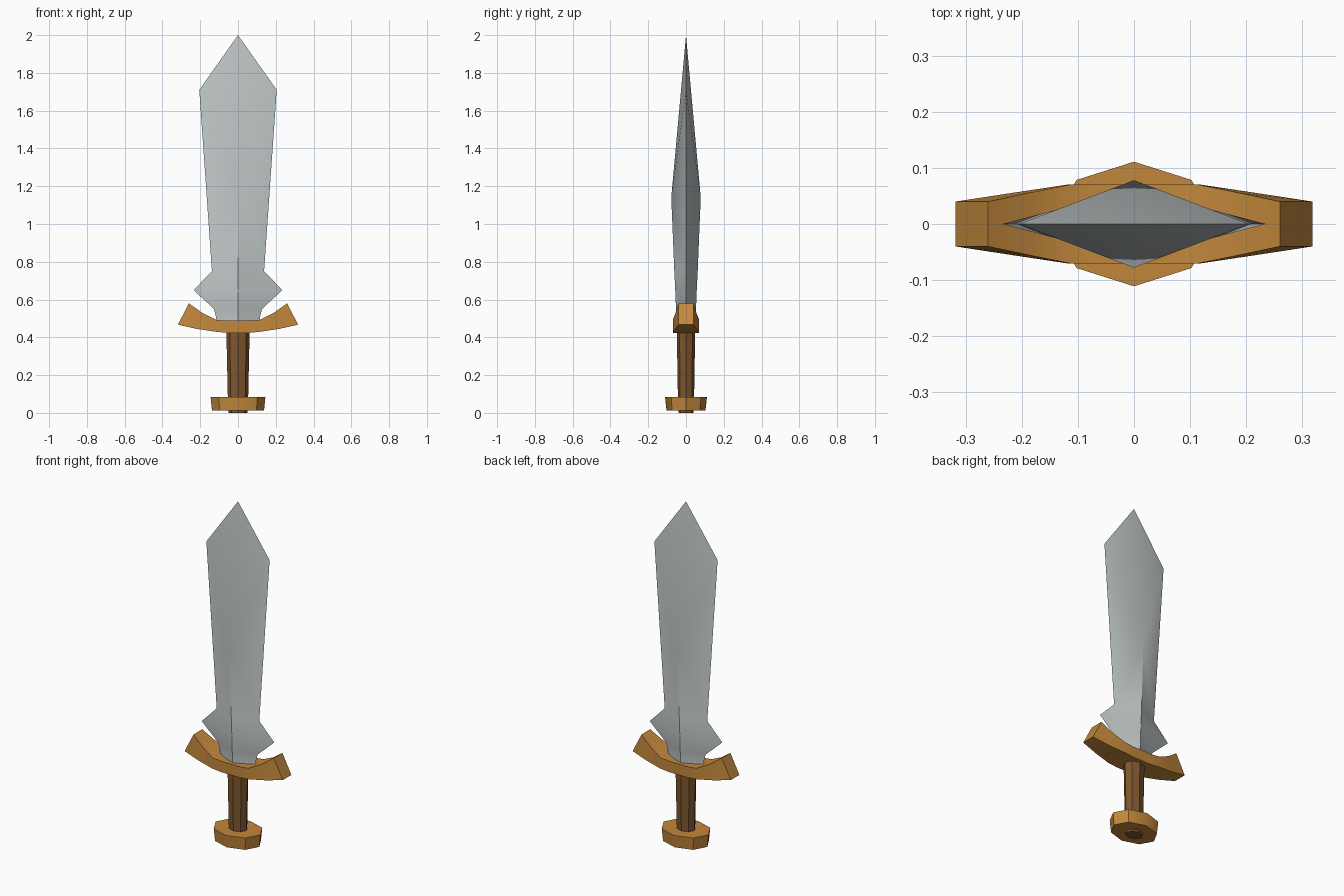
import bpy
import math

cube = bpy.data.objects.get("Cube")
if cube:
    bpy.data.objects.remove(cube, do_unlink=True)


def material(name, rgb):
    m = bpy.data.materials.new(name)
    m.use_nodes = True
    colour = (*rgb, 1)
    m.diffuse_color = colour
    m.node_tree.nodes["Principled BSDF"].inputs["Base Color"].default_value = colour
    return m


steel = material("pale steel", (0.53, 0.57, 0.575))
gold = material("warm gold", (0.54, 0.245, 0.045))
leather = material("brown leather", (0.21, 0.095, 0.028))


def build(name, verts, faces, mat, angle=30, mirrors=()):
    mesh = bpy.data.meshes.new(name)
    mesh.from_pydata(verts, [], faces)
    mesh.materials.append(mat)
    obj = bpy.data.objects.new(name, mesh)
    bpy.context.collection.objects.link(obj)
    bpy.ops.object.select_all(action="DESELECT")
    obj.select_set(True)
    bpy.context.view_layer.objects.active = obj
    if mirrors:
        mod = obj.modifiers.new("Mirror", "MIRROR")
        mod.use_axis = ["X" in mirrors, "Y" in mirrors, False]
        bpy.ops.object.modifier_apply(modifier=mod.name)
    bpy.ops.object.mode_set(mode="EDIT")
    bpy.ops.mesh.select_all(action="SELECT")
    bpy.ops.mesh.normals_make_consistent(inside=False)
    bpy.ops.object.mode_set(mode="OBJECT")
    bpy.ops.object.shade_smooth_by_angle(angle=math.radians(angle))
    return obj


def loft(name, rings, mat, angle):
    """Join equal rings of points and close both ends."""
    n = len(rings[0])
    verts = [p for ring in rings for p in ring]
    faces = [(r * n + i, r * n + (i + 1) % n, (r + 1) * n + (i + 1) % n, (r + 1) * n + i)
             for r in range(len(rings) - 1) for i in range(n)]
    faces += [tuple(range(n)), tuple(range(len(verts) - n, len(verts)))]
    return build(name, verts, faces, mat, angle)


# Blade quarter: cutting edge and central ridge, mirrored both ways
edge = [(0.117, 0.47), (0.117, 0.51), (0.127, 0.55), (0.235, 0.65), (0.138, 0.75), (0.205, 1.71)]
ridge = [(0.05, 0.47), (0.051, 0.51), (0.053, 0.55), (0.057, 0.65), (0.062, 0.75), (0.078, 1.14)]
k = len(edge)
blade_verts = [(x, 0, z) for x, z in edge] + [(0, -y, z) for y, z in ridge]
blade_verts += [(0, 0, 2.0), (0, 0, 0.47)]
blade_faces = [(i, i + 1, k + i + 1, k + i) for i in range(k - 1)]
blade_faces += [(k - 1, 2 * k, 2 * k - 1), (0, k, 2 * k + 1)]
build("blade", blade_verts, blade_faces, steel, 30, "XY")

# Curved crossguard: sections of (top x, top z, bottom x, bottom z, half depth)
half = [(0.06, 0.488, 0.06, 0.424, 0.07), (0.115, 0.493, 0.12, 0.43, 0.07),
        (0.19, 0.53, 0.22, 0.445, 0.055), (0.26, 0.58, 0.318, 0.467, 0.04)]
sections = [(-a, b, -c, d, y) for a, b, c, d, y in reversed(half)] + half
loft("crossguard", [[(a, -y, b), (a, y, b), (c, y, d), (c, -y, d)]
                    for a, b, c, d, y in sections], gold, 30)


def octagon(rx, ry, z):
    return [(rx * math.cos(t), ry * math.sin(t), z)
            for t in (math.tau * i / 8 for i in range(8))]


# Eight-sided grip passing through the pommel
loft("grip", [octagon(0.05, 0.04, 0), octagon(0.054, 0.043, 0.085),
              octagon(0.062, 0.049, 0.45)], leather, 20)

# Eight-sided pommel, slightly narrower underneath
loft("pommel", [octagon(0.138, 0.103, 0.012), octagon(0.145, 0.111, 0.085)], gold, 38)
